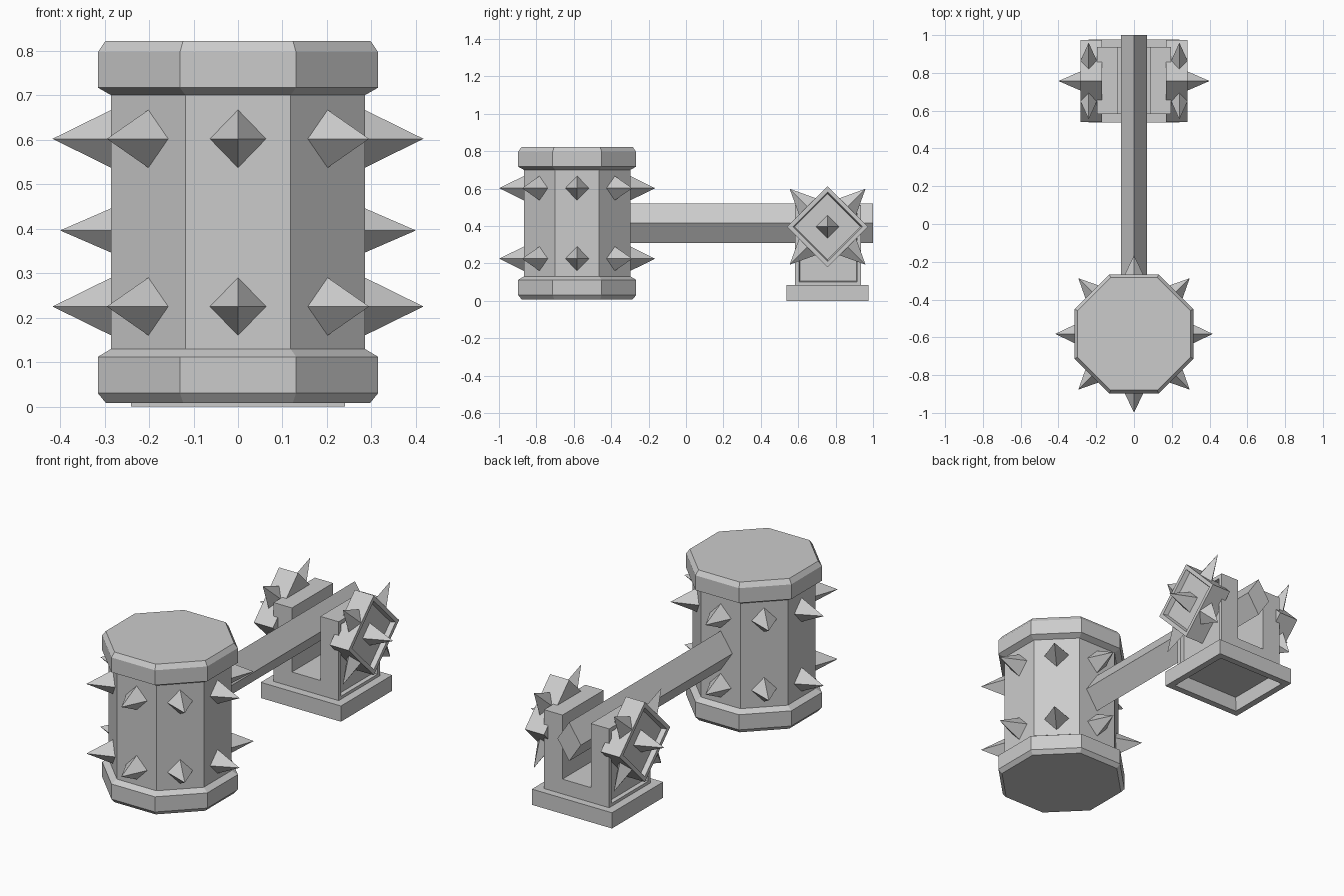
import bpy, bmesh, math
from mathutils import Vector

if "Cube" in bpy.data.objects:
    bpy.data.objects.remove(bpy.data.objects["Cube"])

HEAD_Y = -0.582
MOUNT = Vector((0, 0.757, 0.396))


def finish(name, bm):
    bmesh.ops.recalc_face_normals(bm, faces=bm.faces)
    me = bpy.data.meshes.new(name)
    bm.to_mesh(me)
    bm.free()
    ob = bpy.data.objects.new(name, me)
    bpy.context.collection.objects.link(ob)
    return ob


def loft(name, rings, inset=None):
    """Skin equal-size point rings and cap both ends; inset = (normal, [(width, depth), ...])."""
    bm = bmesh.new()
    vs = [[bm.verts.new(p) for p in ring] for ring in rings]
    n = len(vs[0])
    for a, b in zip(vs, vs[1:]):
        for i in range(n):
            bm.faces.new((a[i], a[(i + 1) % n], b[(i + 1) % n], b[i]))
    bm.faces.new(vs[0][::-1])
    bm.faces.new(vs[-1])
    bmesh.ops.recalc_face_normals(bm, faces=bm.faces)
    if inset:
        bm.normal_update()
        face = max(bm.faces, key=lambda f: f.normal.dot(Vector(inset[0])))
        for width, depth in inset[1]:
            bmesh.ops.inset_region(bm, faces=[face], thickness=width, depth=0)
            for v in face.verts:
                v.co -= Vector(inset[0]) * depth
    return finish(name, bm)


def box(name, lo, hi, inset=None):
    (x0, y0, z0), (x1, y1, z1) = lo, hi
    return loft(name, [[(x0, y0, z), (x1, y0, z), (x1, y1, z), (x0, y1, z)] for z in (z0, z1)], inset)


def spike(name, base, tip, side, r_side, r_other):
    """Four-sided pyramid from base to tip, with corners along side and across it."""
    base, tip, side = Vector(base), Vector(tip), Vector(side)
    other = (tip - base).normalized().cross(side)
    bm = bmesh.new()
    ring = [bm.verts.new(base + d) for d in
            (side * r_side, other * r_other, -side * r_side, -other * r_other)]
    top = bm.verts.new(tip)
    for i in range(4):
        bm.faces.new((ring[i], ring[(i + 1) % 4], top))
    bm.faces.new(ring[::-1])
    return finish(name, bm)


# Octagonal head with flared, chamfered end caps
profile = [(.297, .008), (.315, .03), (.315, .112), (.285, .13),
           (.285, .70), (.315, .717), (.315, .797), (.298, .822)]
rings = []
for apothem, z in profile:
    r = apothem / math.cos(math.pi / 8)
    rings.append([(r * math.cos(math.pi / 8 + k * math.pi / 4),
                   HEAD_Y + r * math.sin(math.pi / 8 + k * math.pi / 4), z) for k in range(8)])
loft("hammer_head", rings)

# Two rows of head spikes, one per facet
for z in (.225, .602):
    for k in range(8):
        d = Vector((math.cos(k * math.pi / 4), math.sin(k * math.pi / 4), 0))
        c = Vector((0, HEAD_Y, z))
        spike("head_spike", c + d * .283, c + d * .417, (0, 0, 1), .066, .064)

# Diamond-section handle
loft("handle", [[(.07, y, .415), (0, y, .52), (-.07, y, .415), (0, y, .31)] for y in (-.35, 1.0)])

# Stand base, hollow underneath
box("stand_base", (-.24, .538, 0), (.24, .976, .085), ((0, 0, -1), [(.05, 0), (.006, .078)]))

# Raised floor between the uprights
box("stand_floor", (-.09, .583, .08), (.09, .936, .165))

for s in (-1, 1):
    # Upright with a recessed outer panel
    xs = sorted((s * .085, s * .195))
    box("upright", (xs[0], .583, .08), (xs[1], .936, .512), ((s, 0, 0), [(.03, 0), (.006, .02)]))

    # Diamond boss with a raised rim
    R = .216
    loft("side_boss", [[MOUNT + Vector((s * x, a * R, b * R)) for a, b in
                        ((1, 0), (0, 1), (-1, 0), (0, -1))] for x in (.17, .284)],
         ((s, 0, 0), [(.03, 0), (.01, .025)]))

    # Spike on the boss face
    spike("boss_face_spike", MOUNT + Vector((s * .257, 0, 0)), MOUNT + Vector((s * .40, 0, 0)),
          (0, 0, 1), .062, .062)

    # Spikes on the four boss edges
    for a in (-1, 1):
        for b in (-1, 1):
            d = Vector((0, a, b)).normalized()
            c = MOUNT + Vector((s * .24, 0, 0))
            spike("boss_edge_spike", c + d * .15, c + d * .287, (1, 0, 0), .044, .064)
